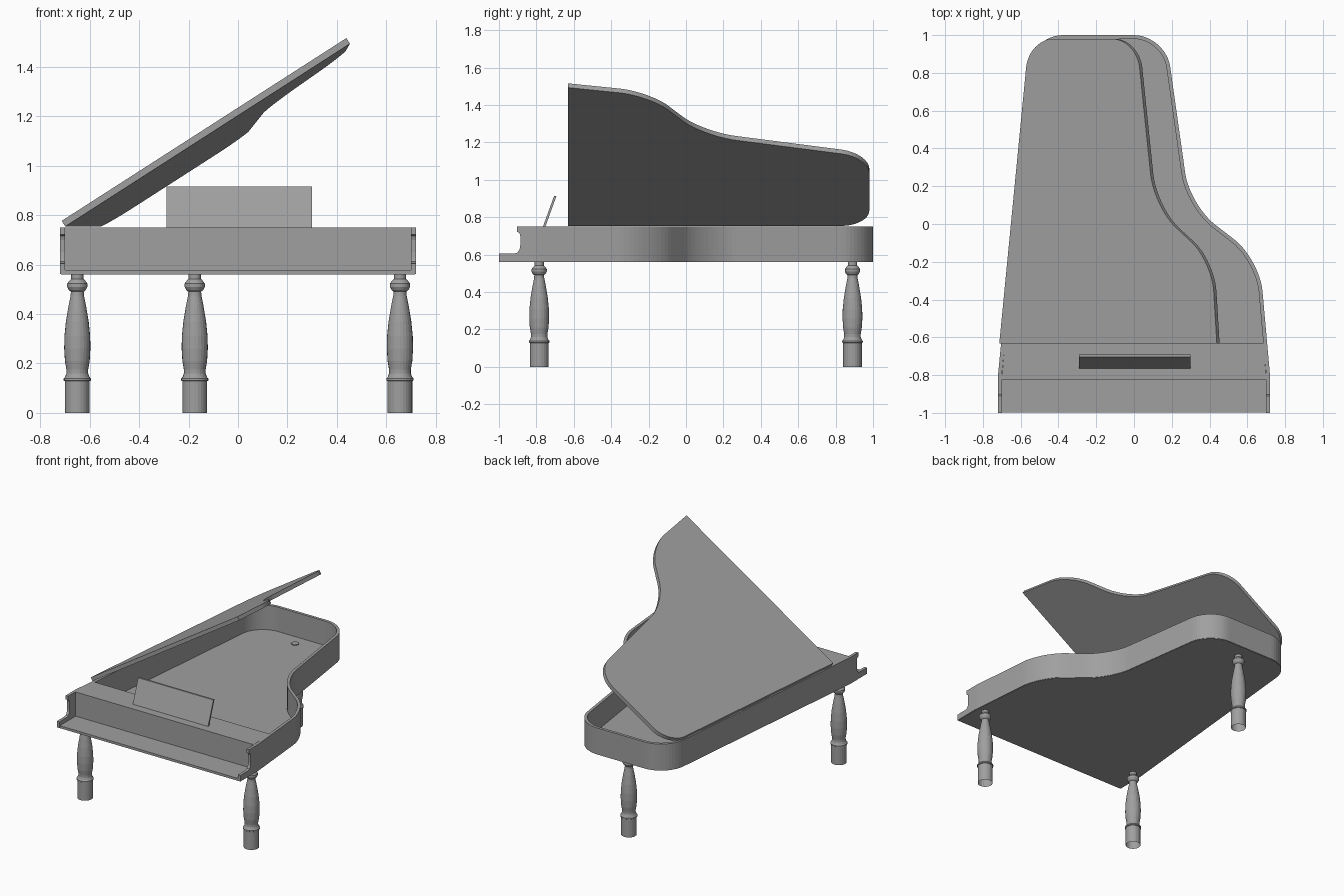
import bpy
import bmesh
import math
from mathutils import Vector

cube = bpy.data.objects.get("Cube")
if cube:
    bpy.data.objects.remove(cube)

grey = bpy.data.materials.new("plain_grey")
grey.use_nodes = True
colour = (0.35, 0.35, 0.35, 1)
grey.diffuse_color = colour
grey.node_tree.nodes["Principled BSDF"].inputs["Base Color"].default_value = colour
parts = []


def finish(name, bm):
    bmesh.ops.recalc_face_normals(bm, faces=bm.faces)
    mesh = bpy.data.meshes.new(name)
    bm.to_mesh(mesh)
    bm.free()
    mesh.materials.append(grey)
    obj = bpy.data.objects.new(name, mesh)
    bpy.context.collection.objects.link(obj)
    parts.append(obj)
    return obj


def prism(name, points, low, high, place):
    """Solid between two copies of a flat outline; place maps (a, b, depth) to 3D."""
    bm = bmesh.new()
    rings = [[bm.verts.new(place(a, b, d)) for a, b in points] for d in (low, high)]
    bm.faces.new(rings[0])
    bm.faces.new(rings[1])
    n = len(points)
    for i in range(n):
        j = (i + 1) % n
        bm.faces.new((rings[0][i], rings[0][j], rings[1][j], rings[1][i]))
    return finish(name, bm)


def plan(x, y, z):
    return (x, y, z)


def side(y, z, x):
    return (x, y, z)


def case_path(front):
    """Curved case outline from the left front, round the tail, to the right front."""
    corners = [(-0.72, -0.8), (-0.545, 1.0), (0.168, 1.0),
               (0.295, 0.10), (0.665, -0.185), (0.72, -0.8)]
    corners = [Vector(c) for c in corners]
    for end, near in ((0, 1), (-1, -2)):
        t = (front - corners[near].y) / (corners[end].y - corners[near].y)
        corners[end] = corners[near].lerp(corners[end], t)
    cuts = [0.17, 0.17, 0.17, 0.17]
    path = [corners[0]]
    for i, cut in enumerate(cuts, 1):
        c = corners[i]
        a = c + (corners[i - 1] - c).normalized() * cut
        b = c + (corners[i + 1] - c).normalized() * cut
        ha, hb = a.lerp(c, 0.55), b.lerp(c, 0.55)
        for k in range(13):
            t = k / 12
            s = 1 - t
            path.append(a * s**3 + ha * 3 * s * s * t + hb * 3 * s * t * t + b * t**3)
    return path + [corners[-1]]


def inset(path, amount):
    result = []
    for i, p in enumerate(path):
        d = (path[min(i + 1, len(path) - 1)] - path[max(i - 1, 0)]).normalized()
        result.append(p + Vector((d.y, -d.x)) * amount)
    return result


# Case: bent rim, and a floor that runs forward as the key bed
outer = case_path(-0.8)
prism("case_rim", outer + inset(outer, 0.02)[::-1], 0.562, 0.75, plan)
floor = inset(outer, 0.004) + [Vector((0.716, -0.998)), Vector((-0.716, -0.998))]
prism("case_floor", floor, 0.56, 0.577, plan)

# Scrolled cheeks at both ends of the key bed
cheek = [(-0.8, 0.562), (-1, 0.562), (-1, 0.605), (-0.915, 0.606), (-0.9, 0.612),
         (-0.89, 0.628), (-0.886, 0.65), (-0.886, 0.7), (-0.89, 0.715),
         (-0.903, 0.722), (-0.903, 0.75), (-0.8, 0.75)]
for label, x in (("right", -0.72), ("left", 0.70)):
    prism(label + "_cheek", cheek, x, x + 0.02, side)

# Fallboard and the fixed top board behind it
board = [(-0.82, 0.577), (-0.82, 0.732), (-0.80, 0.732), (-0.80, 0.577)]
prism("fallboard", board, -0.70, 0.70, side)
top = [(-0.70, -0.823), (0.70, -0.823), (0.686, -0.63), (-0.684, -0.63)]
prism("top_board", top, 0.732, 0.75, plan)

# Leaning music desk
desk = [(-0.765, 0.749), (-0.752, 0.749), (-0.692, 0.915), (-0.705, 0.915)]
prism("music_desk", desk, -0.29, 0.30, side)

# Raised lid, turned up about the slanted straight side
lid_path = [p - Vector((0.015, 0)) for p in inset(case_path(-0.63), 0.02)]
hinge_a = lid_path[0]
hinge_b = lid_path[1]
hinge_slope = (hinge_b.x - hinge_a.x) / (hinge_b.y - hinge_a.y)
rise = math.radians(32.7)


def lifted(x, y, depth):
    hinge = hinge_a.x + (y - hinge_a.y) * hinge_slope
    reach = x - hinge
    return (hinge + reach * math.cos(rise) - depth * math.sin(rise), y,
            0.754 + reach * math.sin(rise) + depth * math.cos(rise))


prism("lid", lid_path, 0, 0.027, lifted)

# Turned legs, open underneath
leg_profile = [(0.05, 0), (0.05, 0.128), (0.055, 0.131), (0.055, 0.139), (0.049, 0.146),
               (0.044, 0.16), (0.044, 0.175), (0.05, 0.21), (0.053, 0.26), (0.052, 0.31),
               (0.046, 0.37), (0.036, 0.43), (0.027, 0.475), (0.026, 0.49), (0.034, 0.497),
               (0.041, 0.51), (0.041, 0.523), (0.032, 0.535), (0.025, 0.542), (0.025, 0.582)]
for label, x, y in (("front_right", -0.65, -0.785), ("front_left", 0.655, -0.785),
                    ("back", -0.175, 0.89)):
    bm = bmesh.new()
    verts = [bm.verts.new((r, 0, z)) for r, z in leg_profile]
    edges = [bm.edges.new(pair) for pair in zip(verts, verts[1:])]
    bmesh.ops.spin(bm, geom=verts + edges, cent=(0, 0, 0), axis=(0, 0, 1),
                   angle=math.tau, steps=24)
    bmesh.ops.remove_doubles(bm, verts=bm.verts, dist=0.0005)
    bmesh.ops.holes_fill(bm, edges=[e for e in bm.edges if e.is_boundary
                                    and e.verts[0].co.z > 0.5], sides=0)
    finish(label + "_leg", bm).location = (x, y, 0)

# Smooth the curves and keep the crisp edges
for obj in bpy.context.view_layer.objects:
    obj.select_set(obj in parts)
bpy.context.view_layer.objects.active = parts[0]
bpy.ops.object.shade_smooth_by_angle(angle=math.radians(35))
